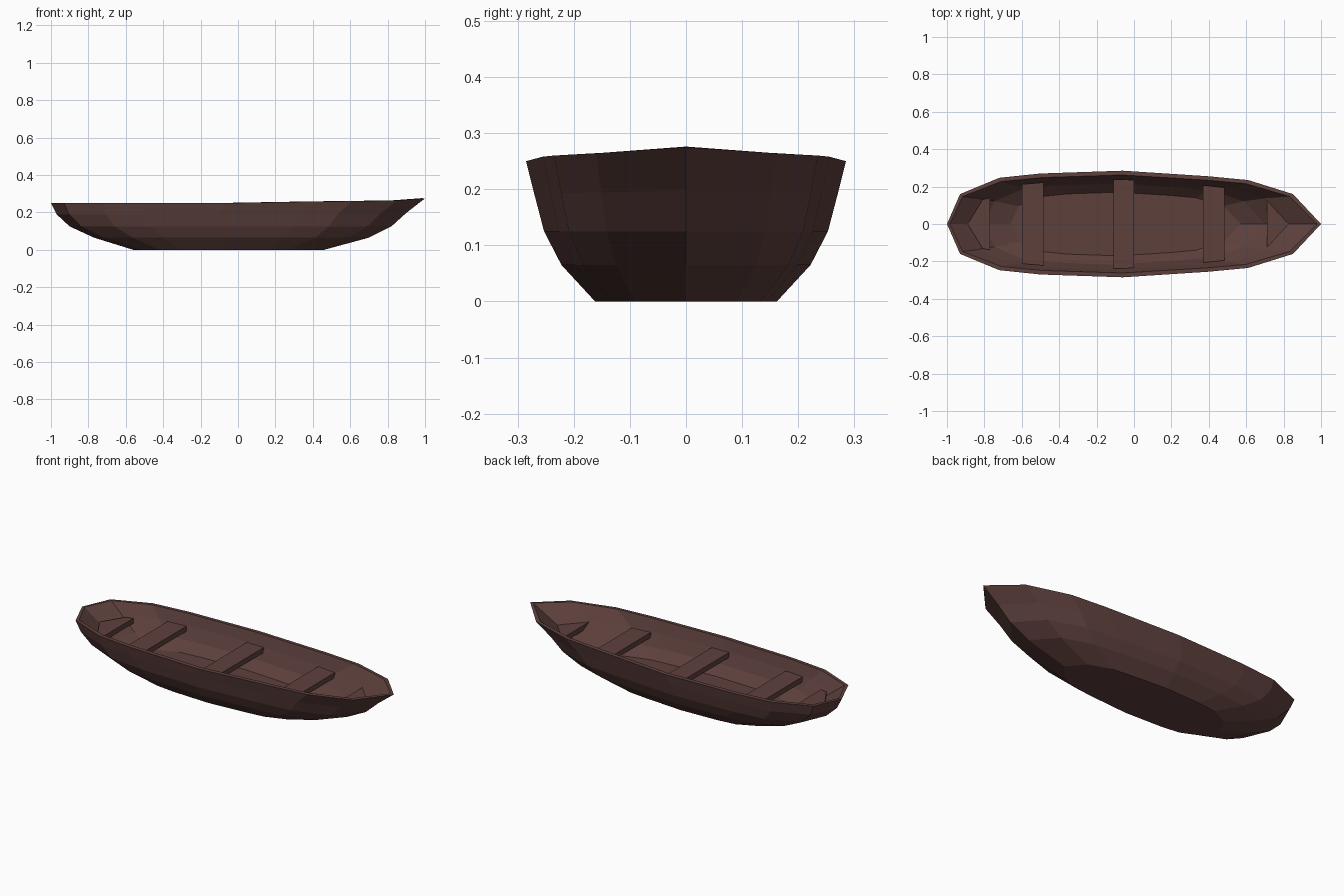
import bpy

if "Cube" in bpy.data.objects:
    bpy.data.objects.remove(bpy.data.objects["Cube"])

wood = bpy.data.materials.new("dark_wood")
wood.diffuse_color = (0.11, 0.052, 0.046, 1)
wood.use_nodes = True
wood.node_tree.nodes["Principled BSDF"].inputs["Base Color"].default_value = wood.diffuse_color


def make_object(name, verts, faces):
    mesh = bpy.data.meshes.new(name)
    mesh.from_pydata(verts, [], faces)
    mesh.update()
    mesh.materials.append(wood)
    obj = bpy.data.objects.new(name, mesh)
    bpy.context.collection.objects.link(obj)
    return obj


# Half outline of the rim, stern to bow, as (x, half width, sheer height)
half = [(-1, 0, 0), (-0.93, 0.16, 0), (-0.72, 0.247, 0), (-0.5, 0.27, 0),
        (-0.06, 0.285, 0), (0.4, 0.255, 0.008), (0.61, 0.235, 0.01),
        (0.85, 0.16, 0.014), (1, 0, 0.025)]
outline = half + [(x, -y, s) for x, y, s in half[-2:0:-1]]

# Levels: z, stern x, bow x, half width, amount of sheer at the bow
levels = [
    (0.000, -0.56, 0.46, 0.162, 0),     # outer bottom
    (0.065, -0.77, 0.70, 0.222, 0),
    (0.125, -0.90, 0.82, 0.253, 0),
    (0.190, -0.97, 0.90, 0.270, 0.3),
    (0.250, -1.00, 1.00, 0.285, 1),     # outer rim
    (0.251, -0.985, 0.98, 0.262, 1),    # inner rim
    (0.190, -0.90, 0.835, 0.245, 0.2),  # inner wall
    (0.120, -0.80, 0.70, 0.217, 0),
    (0.068, -0.66, 0.57, 0.170, 0),     # floor
]

# Hull, outside and inside in one loft
verts, faces = [], []
n = len(outline)
for z, x0, x1, w, sheer in levels:
    for x, y, s in outline:
        px = x0 + (x1 - x0) * (x + 1) / 2
        verts.append((px, y * w / 0.285, z + s * sheer))
for k in range(len(levels) - 1):
    for i in range(n):
        j = (i + 1) % n
        a, b = k * n, (k + 1) * n
        faces.append((a + j, a + i, b + i, b + j))
faces.append(tuple(range(n)))
faces.append(tuple((len(levels) - 1) * n + i for i in reversed(range(n))))
make_object("hull", verts, faces)


# Seat planks cut to the plan shape of the hull
def plank(name, pts, top=0.19, thick=0.03):
    m = len(pts)
    v = [(x, y, top - thick) for x, y in pts] + [(x, y, top) for x, y in pts]
    f = [tuple(reversed(range(m))), tuple(range(m, 2 * m))]
    f += [(i, (i + 1) % m, m + (i + 1) % m, m + i) for i in range(m)]
    make_object(name, v, f)


for name, x0, x1, w0, w1 in [("rear_seat", -0.60, -0.485, 0.212, 0.222),
                             ("middle_seat", -0.11, 0.0, 0.238, 0.236),
                             ("front_seat", 0.37, 0.485, 0.207, 0.195)]:
    plank(name, [(x0, -w0), (x1, -w1), (x1, w1), (x0, w0)])

# Triangular end seats
plank("stern_seat", [(-0.89, 0), (-0.81, -0.13), (-0.77, -0.14),
                     (-0.77, 0.14), (-0.81, 0.13)])
plank("bow_seat", [(0.71, -0.125), (0.75, -0.1), (0.83, 0),
                   (0.75, 0.1), (0.71, 0.125)])
